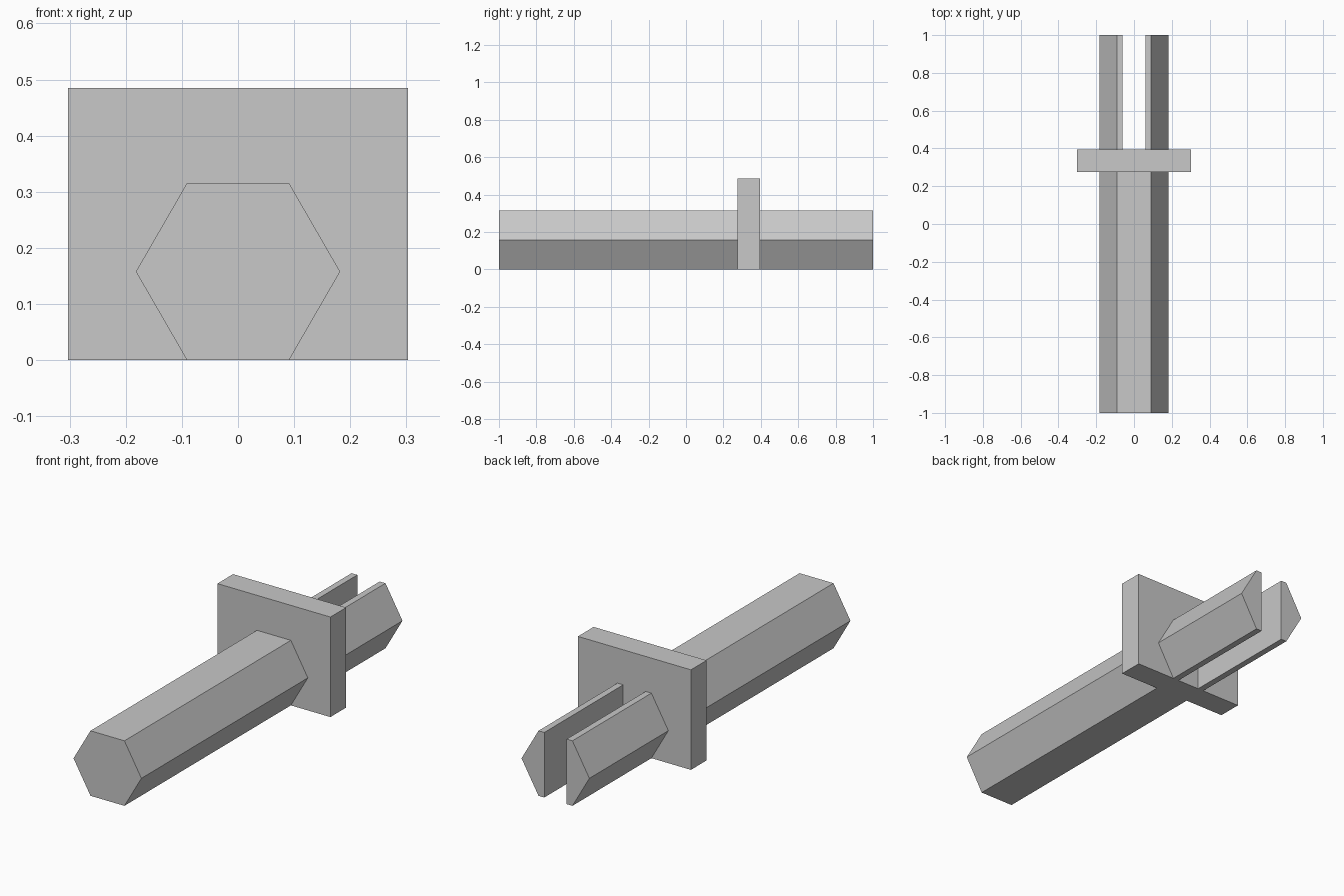
import bpy
import math

default = bpy.data.objects.get("Cube")
if default:
    bpy.data.objects.remove(default, do_unlink=True)

# Single plain grey
GREY = (0.58, 0.58, 0.58, 1.0)
grey = bpy.data.materials.new("plain grey")
grey.use_nodes = True
grey.diffuse_color = GREY
grey.node_tree.nodes["Principled BSDF"].inputs["Base Color"].default_value = GREY


def extrude_profile(name, profile, y0, y1):
    """Prism from a counter-clockwise (x, z) profile running from y0 to y1."""
    n = len(profile)
    verts = [(x, y, z) for y in (y0, y1) for x, z in profile]
    faces = [tuple(range(n)), tuple(reversed(range(n, 2 * n)))]
    faces += [(i, i + n, (i + 1) % n + n, (i + 1) % n) for i in range(n)]
    mesh = bpy.data.meshes.new(name)
    mesh.from_pydata(verts, [], faces)
    mesh.materials.append(grey)
    obj = bpy.data.objects.new(name, mesh)
    bpy.context.collection.objects.link(obj)
    return obj


RADIUS = 0.182
APOTHEM = RADIUS * math.cos(math.pi / 6)
HALF_SLOT = 0.06
PLATE_FRONT, PLATE_BACK = 0.275, 0.395
HALF_PLATE, PLATE_TOP = 0.303, 0.485

# Hexagonal shaft in front of the plate
hexagon = [(RADIUS * math.cos(i * math.pi / 3),
            APOTHEM + RADIUS * math.sin(i * math.pi / 3)) for i in range(6)]
extrude_profile("shaft", hexagon, -1, PLATE_FRONT)

# Upright guard plate
extrude_profile("guard_plate", [(-HALF_PLATE, 0), (HALF_PLATE, 0),
                                (HALF_PLATE, PLATE_TOP), (-HALF_PLATE, PLATE_TOP)],
                PLATE_FRONT, PLATE_BACK)

# Two prongs behind the plate: the hexagon with a slot through its middle
half = [(HALF_SLOT, 0), (RADIUS / 2, 0), (RADIUS, APOTHEM),
        (RADIUS / 2, 2 * APOTHEM), (HALF_SLOT, 2 * APOTHEM)]
extrude_profile("left_prong", half, PLATE_BACK, 1)
extrude_profile("right_prong", [(-x, z) for x, z in reversed(half)], PLATE_BACK, 1)
